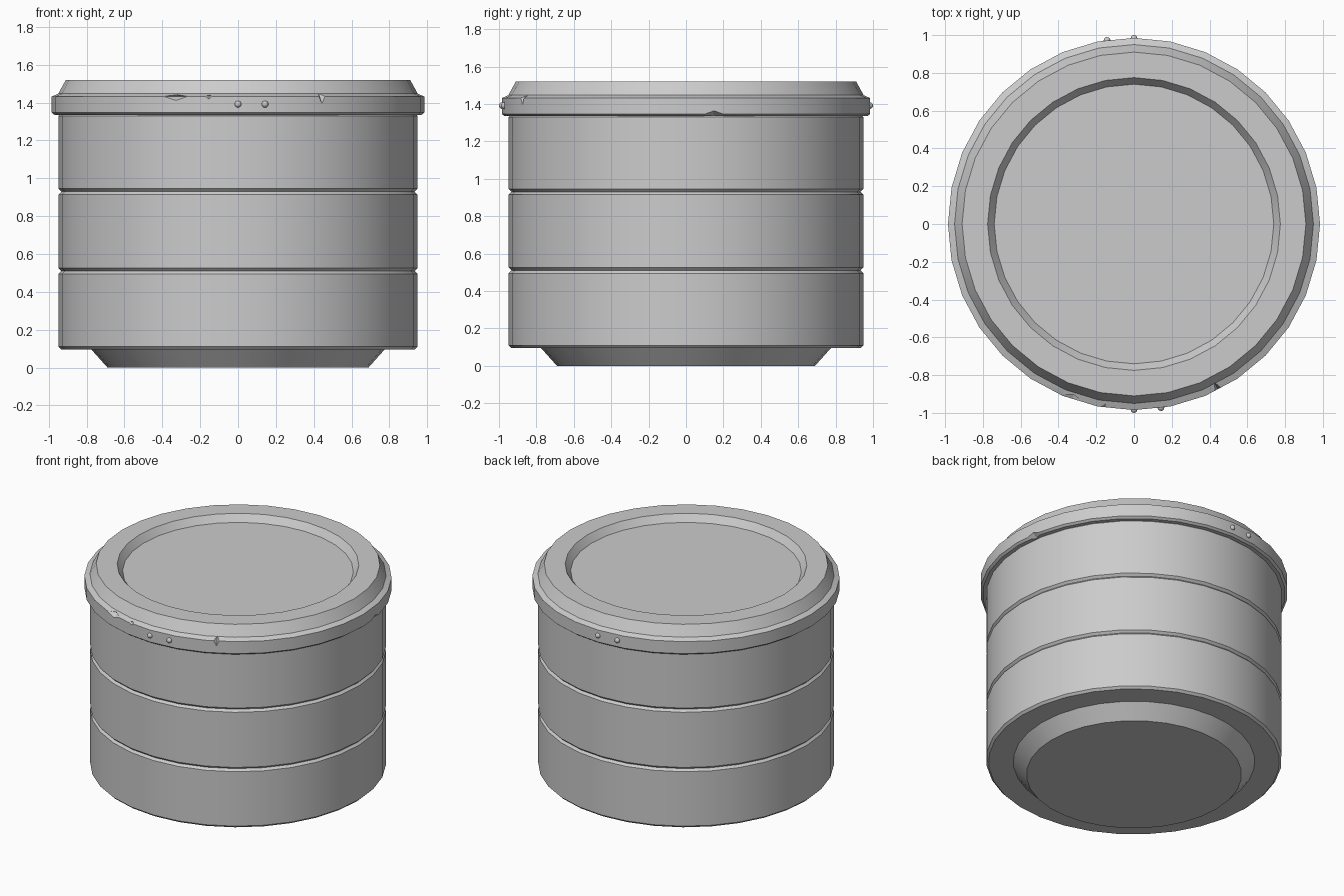
import bpy, bmesh, math
from mathutils import Matrix

SIDES = 32

cube = bpy.data.objects.get("Cube")
if cube:
    bpy.data.objects.remove(cube, do_unlink=True)

grey = bpy.data.materials.new("plain grey")
grey.use_nodes = True
grey.diffuse_color = (0.6, 0.6, 0.6, 1)
grey.node_tree.nodes["Principled BSDF"].inputs["Base Color"].default_value = (0.6, 0.6, 0.6, 1)


def finish(name, bm):
    bmesh.ops.recalc_face_normals(bm, faces=bm.faces[:])
    mesh = bpy.data.meshes.new(name)
    bm.to_mesh(mesh)
    bm.free()
    mesh.materials.append(grey)
    ob = bpy.data.objects.new(name, mesh)
    bpy.context.collection.objects.link(ob)
    return ob


def activate(ob):
    bpy.ops.object.select_all(action='DESELECT')
    ob.select_set(True)
    bpy.context.view_layer.objects.active = ob


def smooth(ob, degrees=28):
    activate(ob)
    bpy.ops.object.shade_smooth_by_angle(angle=math.radians(degrees))


def lathe(name, profile):
    """Closed solid of revolution from (radius, height) points."""
    bm = bmesh.new()
    rings = []
    for r, z in profile:
        rings.append([bm.verts.new((r * math.cos(i * math.tau / SIDES),
                                    r * math.sin(i * math.tau / SIDES), z))
                      for i in range(SIDES)])
    for low, high in zip(rings, rings[1:]):
        for i in range(SIDES):
            j = (i + 1) % SIDES
            bm.faces.new((low[i], low[j], high[j], high[i]))
    bm.faces.new(rings[0])
    bm.faces.new(rings[-1])
    return finish(name, bm)


# Body: tapered foot, then three bands with bevelled rims
profile = [(0.69, 0.0), (0.775, 0.095)]
for bottom, top in ((0.095, 0.51), (0.51, 0.93), (0.93, 1.345)):
    profile += [(0.933, bottom), (0.948, bottom + 0.015),
                (0.948, top - 0.015)]
profile.append((0.933, 1.345))
smooth(lathe("body", profile))

# Lid: overhanging rim, sloped shoulder and recessed top
lid = lathe("lid", [(0.935, 1.335), (0.97, 1.335), (0.985, 1.347), (0.985, 1.432),
                    (0.95, 1.447), (0.91, 1.52), (0.775, 1.52), (0.74, 1.472)])


# Chips cut into the rim edges
def chip(angle, height, half_width, depth, half_height):
    bm = bmesh.new()
    bmesh.ops.create_cone(bm, cap_ends=True, segments=4, radius1=1, radius2=0,
                          depth=1, matrix=Matrix.Translation((0, 0, 0.5)))
    bmesh.ops.create_cone(bm, cap_ends=True, segments=4, radius1=1, radius2=0,
                          depth=1, matrix=Matrix.Translation((0, 0, -0.5))
                          @ Matrix.Rotation(math.pi, 4, 'X'))
    bmesh.ops.delete(bm, geom=[f for f in bm.faces if abs(f.normal.z) > 0.99],
                     context='FACES_ONLY')
    bmesh.ops.remove_doubles(bm, verts=bm.verts[:], dist=0.001)
    place = (Matrix.Rotation(angle, 4, 'Z') @ Matrix.Translation((0.982, 0, height))
             @ Matrix.Diagonal((depth, half_width, half_height, 1)))
    bmesh.ops.transform(bm, matrix=place, verts=bm.verts[:])
    cutter = finish("chip_cutter", bm)
    cutter.hide_render = True
    cut = lid.modifiers.new("chip", 'BOOLEAN')
    cut.operation = 'DIFFERENCE'
    cut.solver = 'EXACT'
    cut.object = cutter
    activate(lid)
    bpy.ops.object.modifier_apply(modifier=cut.name)
    bpy.data.objects.remove(cutter, do_unlink=True)


front = -math.pi / 2
chip(front - 0.34, 1.433, 0.07, 0.04, 0.022)
chip(front - 0.158, 1.435, 0.022, 0.025, 0.016)
chip(front + 0.47, 1.447, 0.025, 0.04, 0.055)
chip(0.153, 1.338, 0.08, 0.04, 0.026)
smooth(lid)

# Rivets: a pair at the front and a pair at the back
for side, base in (("front", front), ("back", -front)):
    for number, turn in enumerate((0, 0.146)):
        bm = bmesh.new()
        bmesh.ops.create_uvsphere(bm, u_segments=12, v_segments=8, radius=0.018)
        place = Matrix.Rotation(base + turn, 4, 'Z') @ Matrix.Translation((0.982, 0, 1.392))
        bmesh.ops.transform(bm, matrix=place, verts=bm.verts[:])
        smooth(finish(f"{side}_rivet_{number + 1}", bm), 60)
